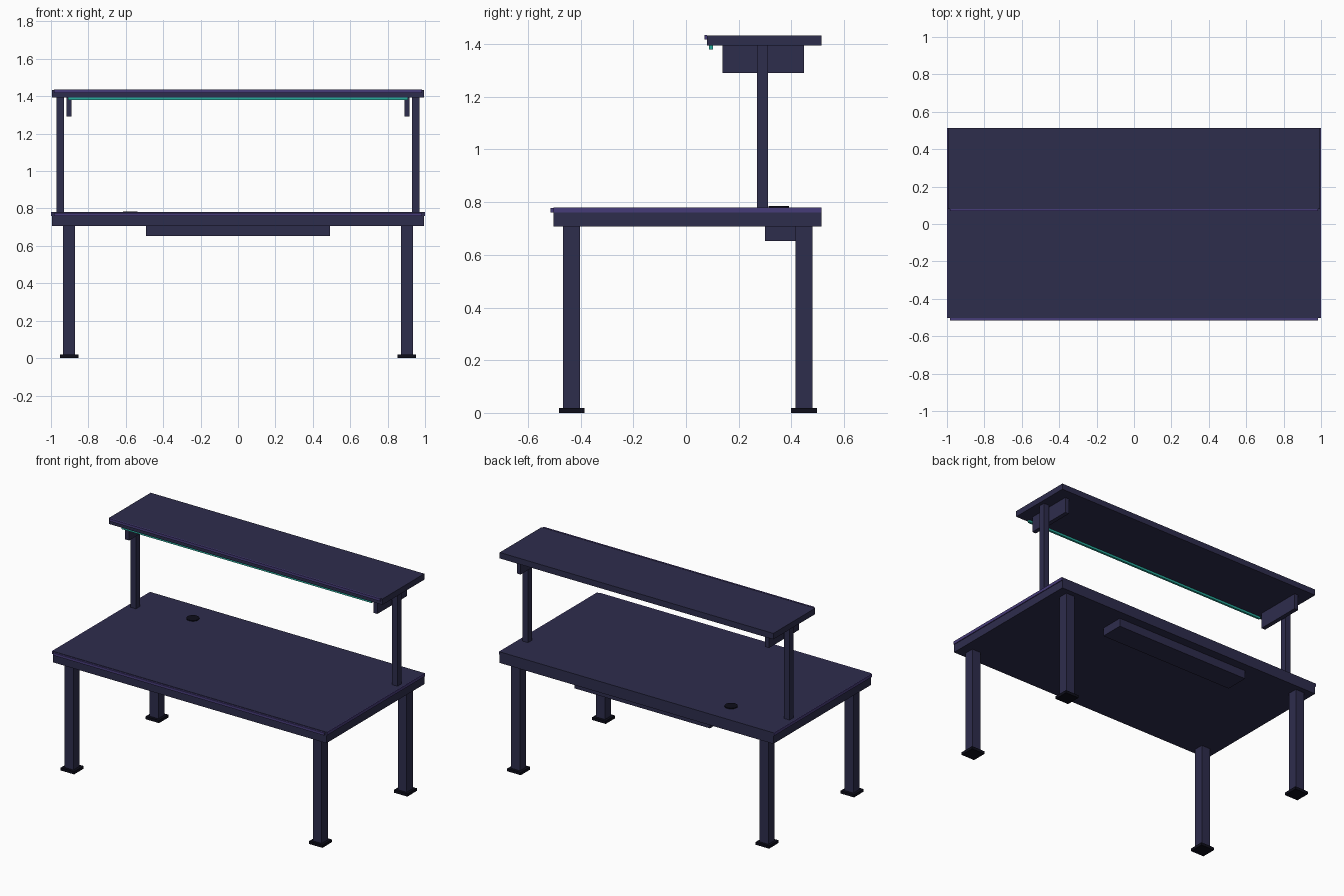
import bpy

cube = bpy.data.objects.get("Cube")
if cube:
    bpy.data.objects.remove(cube, do_unlink=True)


def material(name, rgb):
    mat = bpy.data.materials.new(name)
    mat.use_nodes = True
    colour = (*rgb, 1.0)
    mat.diffuse_color = colour
    mat.node_tree.nodes["Principled BSDF"].inputs["Base Color"].default_value = colour
    return mat


navy = material("dark_navy", (0.027, 0.026, 0.073))
purple = material("purple_trim", (0.062, 0.045, 0.19))
black = material("near_black", (0.004, 0.004, 0.01))
teal = material("teal_light", (0.02, 0.4, 0.33))


def box(name, x, y, z, mat):
    """Box from (low, high) ranges on each axis."""
    bpy.ops.mesh.primitive_cube_add(size=1)
    obj = bpy.context.object
    obj.name = name
    for v in obj.data.vertices:
        v.co = [lo if c < 0 else hi for c, (lo, hi) in zip(v.co, (x, y, z))]
    obj.data.materials.append(mat)
    return obj


def around(centre, half):
    return (centre - half, centre + half)


# Work surface with trim on the front and sides
box("desk_top", (-0.995, 0.995), (-0.503, 0.514), (0.707, 0.78), navy)
box("desk_front_trim", (-0.985, 0.985), (-0.515, -0.503), (0.76, 0.777), purple)

# Overhead shelf with front trim and light bar
box("shelf", (-0.995, 0.995), (0.08, 0.514), (1.394, 1.433), navy)
box("shelf_front_trim", (-0.985, 0.985), (0.07, 0.08), (1.418, 1.435), purple)
box("light_bar", (-0.91, 0.91), (0.088, 0.102), (1.38, 1.394), teal)

# Cable tray under the desk
box("cable_tray", (-0.493, 0.493), (0.3, 0.455), (0.652, 0.707), navy)

# Parts repeated on both sides
for side, s in (("left", 1), ("right", -1)):
    box(f"{side}_desk_trim", around(s * 0.9975, 0.0025), (-0.503, 0.514), (0.76, 0.78), purple)
    box(f"{side}_shelf_post", around(s * 0.951, 0.02), (0.27, 0.312), (0.78, 1.394), navy)
    box(f"{side}_shelf_bracket", around(s * 0.903, 0.014), (0.138, 0.448), (1.291, 1.394), navy)
    for end, y in (("front", -0.434), ("back", 0.448)):
        box(f"{end}_{side}_leg", around(s * 0.903, 0.032), around(y, 0.032), (0.018, 0.707), navy)
        box(f"{end}_{side}_foot", around(s * 0.903, 0.049), around(y, 0.049), (0, 0.018), black)

# Cable grommet
bpy.ops.mesh.primitive_cylinder_add(vertices=24, radius=0.039, depth=0.012,
                                    location=(-0.575, 0.352, 0.779))
grommet = bpy.context.object
grommet.name = "cable_grommet"
grommet.data.materials.append(black)
bpy.ops.object.shade_smooth_by_angle()
